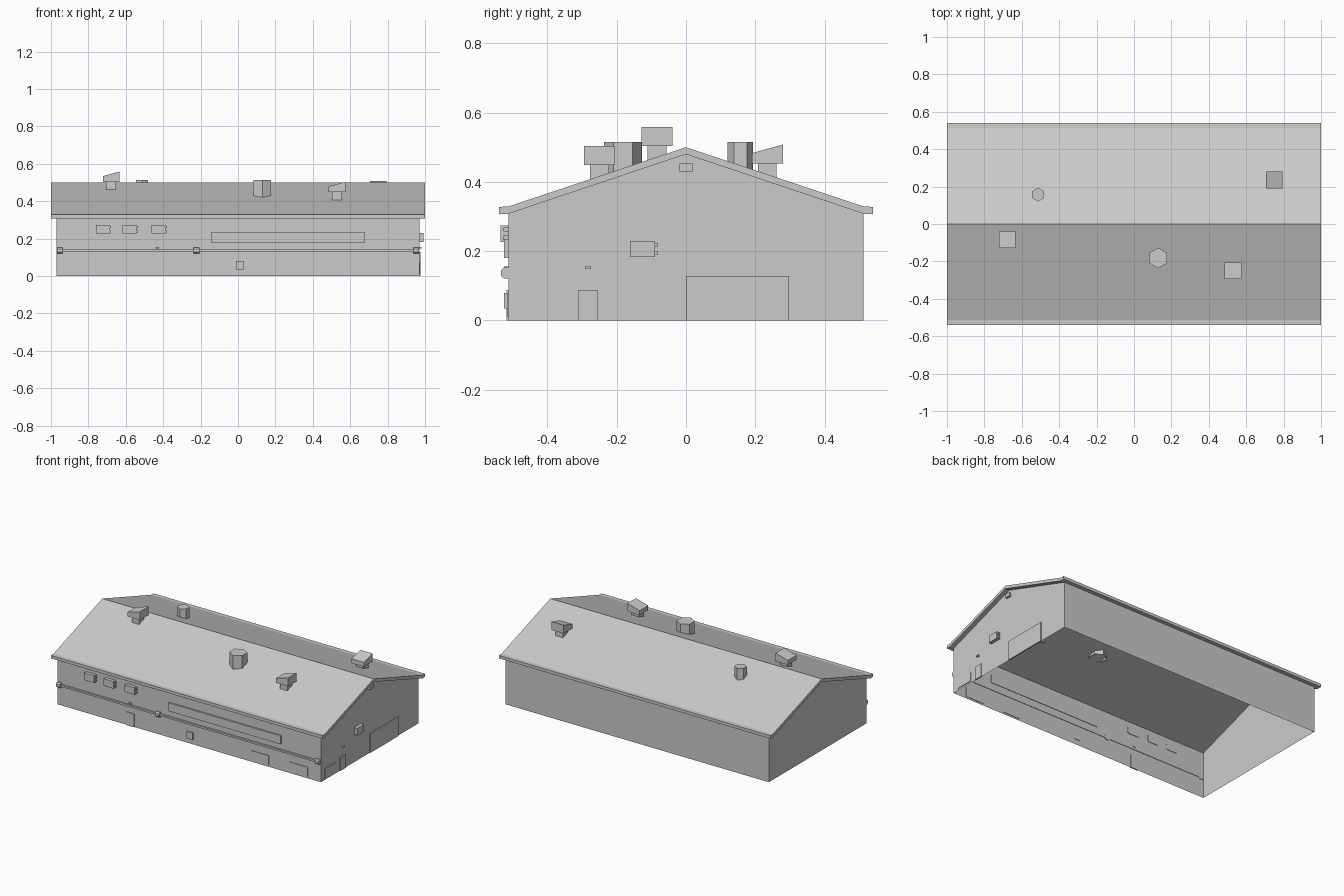
import bpy, bmesh, math
from mathutils import Vector

if "Cube" in bpy.data.objects:
    bpy.data.objects.remove(bpy.data.objects["Cube"])


def finish(name, bm):
    bmesh.ops.recalc_face_normals(bm, faces=bm.faces[:])
    me = bpy.data.meshes.new(name)
    bm.to_mesh(me)
    bm.free()
    ob = bpy.data.objects.new(name, me)
    bpy.context.collection.objects.link(ob)
    return ob


def prism(bm, base, offset, caps=(True, True)):
    """Extrude a polygon of 3D points along an offset."""
    a = [bm.verts.new(p) for p in base]
    b = [bm.verts.new(Vector(p) + Vector(offset)) for p in base]
    n = len(a)
    for i in range(n):
        j = (i + 1) % n
        bm.faces.new((a[i], a[j], b[j], b[i]))
    if caps[0]:
        bm.faces.new(a)
    if caps[1]:
        bm.faces.new(b)


def box(bm, x0, x1, y0, y1, z0, z1):
    prism(bm, [(x0, y0, z0), (x1, y0, z0), (x1, y1, z0), (x0, y1, z0)], (0, 0, z1 - z0))


WX, WY = 0.97, 0.513
IN = 0.003  # how far fittings sink into the wall


def on_front(bm, u0, u1, z0, z1, d):
    box(bm, u0, u1, -WY - d, -WY + IN, z0, z1)


def on_right(bm, u0, u1, z0, z1, d):
    box(bm, WX - IN, WX + d, u0, u1, z0, z1)


def panel(name, side, u0, u1, z0, z1, d):
    bm = bmesh.new()
    side(bm, u0, u1, z0, z1, d)
    return finish(name, bm)


# Wall shell, open below and under the roof
bm = bmesh.new()
prof = [(-WY, 0), (WY, 0), (WY, 0.312), (0, 0.482), (-WY, 0.312)]
ends = []
for x in (-WX, WX):
    vs = [bm.verts.new((x, y, z)) for y, z in prof]
    bm.faces.new(vs)
    ends.append(vs)
for i in (1, 4):
    j = (i + 1) % 5
    bm.faces.new((ends[0][i], ends[0][j], ends[1][j], ends[1][i]))
finish("walls", bm)

# Gabled roof slab with square eaves
half = [(0.54, 0.328), (0.513, 0.329)]
under = [(0.513, 0.308), (0.54, 0.308)]
roof = ([(-y, z) for y, z in half] + [(0, 0.5)] + half[::-1]
        + under[::-1] + [(0, 0.48)] + [(-y, z) for y, z in under])
bm = bmesh.new()
prism(bm, [(-1, y, z) for y, z in roof], (2, 0, 0))
finish("roof", bm)

# Hexagonal chimneys
for name, cx, cy, r in (("large_chimney", 0.13, -0.182, 0.055),
                        ("small_chimney", -0.513, 0.157, 0.037)):
    bm = bmesh.new()
    ring = [(cx + r * math.sin(k * math.pi / 3), cy + r * math.cos(k * math.pi / 3), 0.405)
            for k in range(6)]
    prism(bm, ring, (0, 0, 0.11), caps=(False, True))
    finish(name, bm)

# Roof vents: stem with a slant-topped hood
for i, (cx, cy, z, turned) in enumerate(((-0.678, -0.084, 0.504, False),
                                         (0.53, -0.25, 0.449, False),
                                         (0.75, 0.235, 0.453, True))):
    bm = bmesh.new()
    h = 0.045
    box(bm, cx - 0.027, cx + 0.027, cy - 0.027, cy + 0.027, z - 0.055, z)
    side = [(-h, z), (h, z), (h, z + 0.055), (-h, z + 0.03)]
    if turned:
        prism(bm, [(cx - h, cy + u, w) for u, w in side], (2 * h, 0, 0))
    else:
        prism(bm, [(cx + u, cy - h, w) for u, w in side], (0, 2 * h, 0))
    finish(f"roof_vent_{i + 1}", bm)

# Air conditioning units with two pipe stubs on one side
for i, (side, u0, u1, z0, z1) in enumerate(((on_front, -0.76, -0.685, 0.227, 0.274),
                                            (on_front, -0.617, -0.542, 0.227, 0.274),
                                            (on_front, -0.462, -0.387, 0.227, 0.274),
                                            (on_right, -0.162, -0.09, 0.183, 0.23))):
    bm = bmesh.new()
    side(bm, u0, u1, z0, z1, 0.022)
    for f in (0.25, 0.75):
        zc = z0 + f * (z1 - z0)
        side(bm, u1, u1 + 0.007, zc - 0.006, zc + 0.006, 0.014)
    finish(f"air_conditioner_{i + 1}", bm)

# Front wall pipe and its junction boxes
bm = bmesh.new()
on_front(bm, -0.96, 0.965, 0.13, 0.142, 0.012)
finish("wall_pipe", bm)
for i, cx in enumerate((-0.953, -0.222, 0.952)):
    bm = bmesh.new()
    y, d, r = -WY, 0.021, 0.016
    outline = [(y + IN, 0.137 - r), (y - d * 0.6, 0.137 - r), (y - d, 0.137 - r / 2),
               (y - d, 0.137 + r / 2), (y - d * 0.6, 0.137 + r), (y + IN, 0.137 + r)]
    prism(bm, [(cx - 0.015, a, b) for a, b in outline], (0.03, 0, 0))
    finish(f"junction_box_{i + 1}", bm)

# Front wall fittings
panel("long_panel", on_front, -0.145, 0.68, 0.18, 0.235, 0.012)
panel("front_door", on_front, -0.46, -0.403, 0, 0.088, 0.005)
panel("front_door_lamp", on_front, -0.441, -0.423, 0.148, 0.156, 0.012)
panel("meter_box", on_front, -0.012, 0.033, 0.035, 0.08, 0.012)
panel("front_window_1", on_front, 0.456, 0.588, 0.012, 0.075, 0.004)
panel("front_window_2", on_front, 0.74, 0.875, 0.012, 0.075, 0.004)

# Right wall fittings
panel("side_window", on_right, -0.473, -0.353, 0.012, 0.075, 0.004)
panel("side_door", on_right, -0.312, -0.256, 0, 0.088, 0.005)
panel("side_door_lamp", on_right, -0.292, -0.274, 0.148, 0.156, 0.012)
panel("large_gate", on_right, 0, 0.298, 0, 0.128, 0.005)
panel("gable_vent", on_right, -0.019, 0.019, 0.43, 0.453, 0.015)
